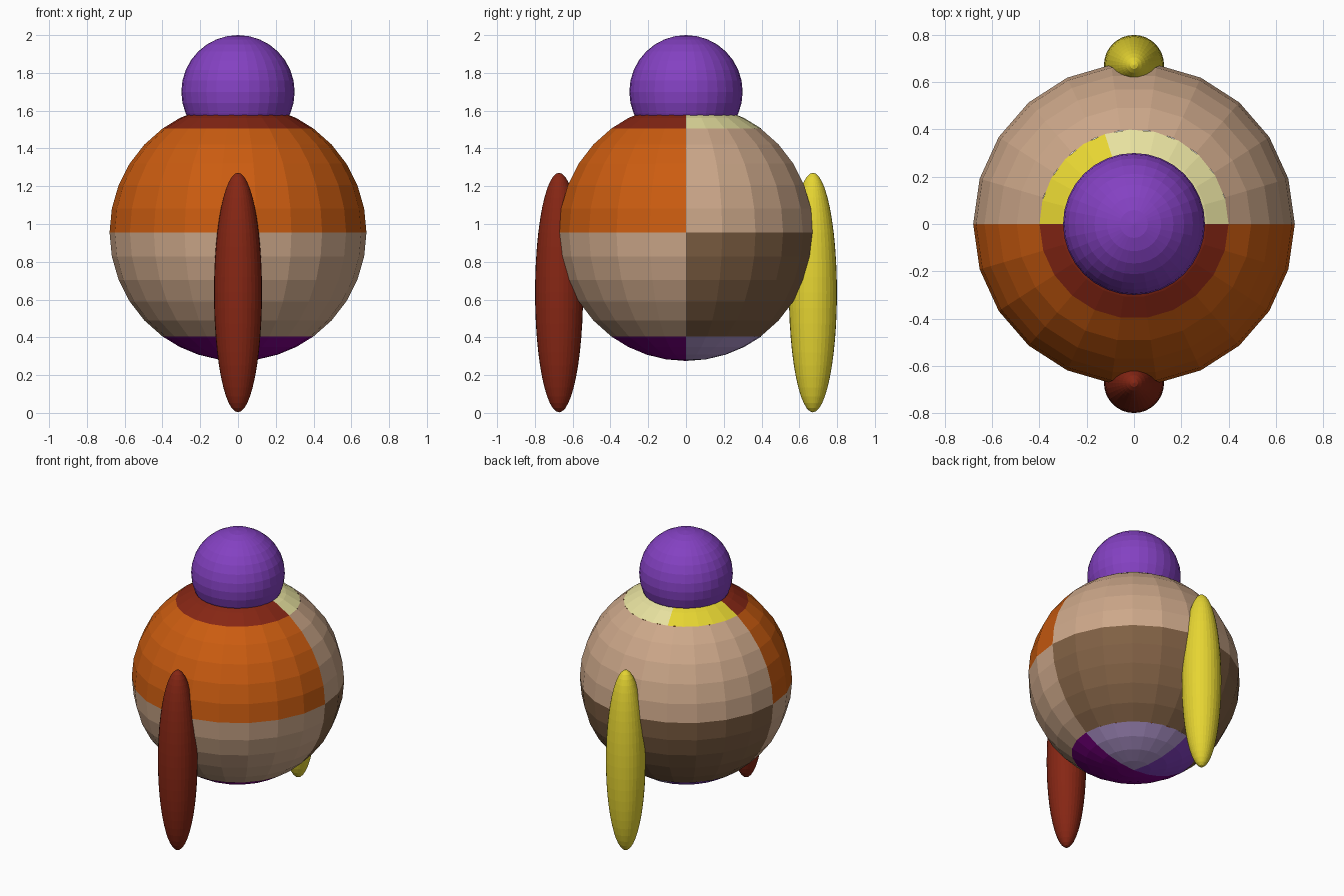
import bpy, bmesh, math

if "Cube" in bpy.data.objects:
    bpy.data.objects.remove(bpy.data.objects["Cube"])


def lin(c):
    c /= 255
    return c / 12.92 if c <= 0.04045 else ((c + 0.055) / 1.055) ** 2.4


def material(name, r, g, b):
    m = bpy.data.materials.new(name)
    m.diffuse_color = (lin(r), lin(g), lin(b), 1)
    m.use_nodes = True
    m.node_tree.nodes["Principled BSDF"].inputs["Base Color"].default_value = m.diffuse_color
    return m


MATS = [material(*a) for a in (
    ("burnt orange", 203, 92, 16), ("tan", 205, 168, 138), ("dark brown", 128, 96, 68),
    ("dark red", 134, 38, 20), ("yellow", 230, 213, 50), ("cream", 232, 226, 160),
    ("violet", 132, 65, 194), ("lavender", 182, 155, 212), ("deep purple", 130, 0, 140))]
ORANGE, TAN, BROWN, RED, YELLOW, CREAM, VIOLET, LAVENDER, PURPLE = range(9)


def finish(bm, name, mats):
    me = bpy.data.meshes.new(name)
    bm.to_mesh(me)
    bm.free()
    for m in mats:
        me.materials.append(m)
    ob = bpy.data.objects.new(name, me)
    bpy.context.collection.objects.link(ob)
    return ob


def ellipsoid(name, centre, radius, height, mat, segs=32, rings=24):
    bm = bmesh.new()
    bmesh.ops.create_uvsphere(bm, u_segments=segs, v_segments=rings, radius=1)
    bmesh.ops.scale(bm, vec=(radius, radius, height), verts=bm.verts)
    bmesh.ops.translate(bm, vec=centre, verts=bm.verts)
    return finish(bm, name, [MATS[mat]])


def patch(bm, az, lat, segs, rings, mat, r=0.68, zc=0.955):
    """Piece of the body sphere between two azimuths and two latitudes."""
    grid = []
    for j in range(rings + 1):
        la = math.radians(lat[0] + (lat[1] - lat[0]) * j / rings)
        row = []
        for i in range(segs + 1):
            a = math.radians(az[0] + (az[1] - az[0]) * i / segs)
            row.append(bm.verts.new((r * math.cos(la) * math.cos(a),
                                     r * math.cos(la) * math.sin(a),
                                     zc + r * math.sin(la))))
        grid.append(row)
    for j in range(rings):
        for i in range(segs):
            f = bm.faces.new((grid[j][i], grid[j][i + 1], grid[j + 1][i + 1], grid[j + 1][i]))
            f.material_index = mat


# round body: front and back halves, upper and lower bands, coloured caps
body = bmesh.new()
FRONT, BACK = (180, 360), (0, 180)
patch(body, FRONT, (0, 54), 11, 5, ORANGE)
patch(body, FRONT, (-54, 0), 11, 5, TAN)
patch(body, BACK, (0, 54), 11, 5, TAN)
patch(body, BACK, (-54, 0), 11, 5, BROWN)
for lat, front, right, left in (((54, 90), RED, CREAM, YELLOW),
                                ((-90, -54), PURPLE, LAVENDER, VIOLET)):
    patch(body, FRONT, lat, 11, 4, front)
    patch(body, (0, 108), lat, 7, 4, right)
    patch(body, (108, 180), lat, 5, 4, left)
bmesh.ops.remove_doubles(body, verts=body.verts, dist=0.0005)
finish(body, "body", MATS)

# head
ellipsoid("head", (0, 0, 1.7), 0.3, 0.3, VIOLET, 32, 16)

# long side limbs at front and back
ellipsoid("front_limb", (0, -0.672, 0.637), 0.127, 0.634, RED)
ellipsoid("back_limb", (0, 0.672, 0.637), 0.127, 0.634, YELLOW)
